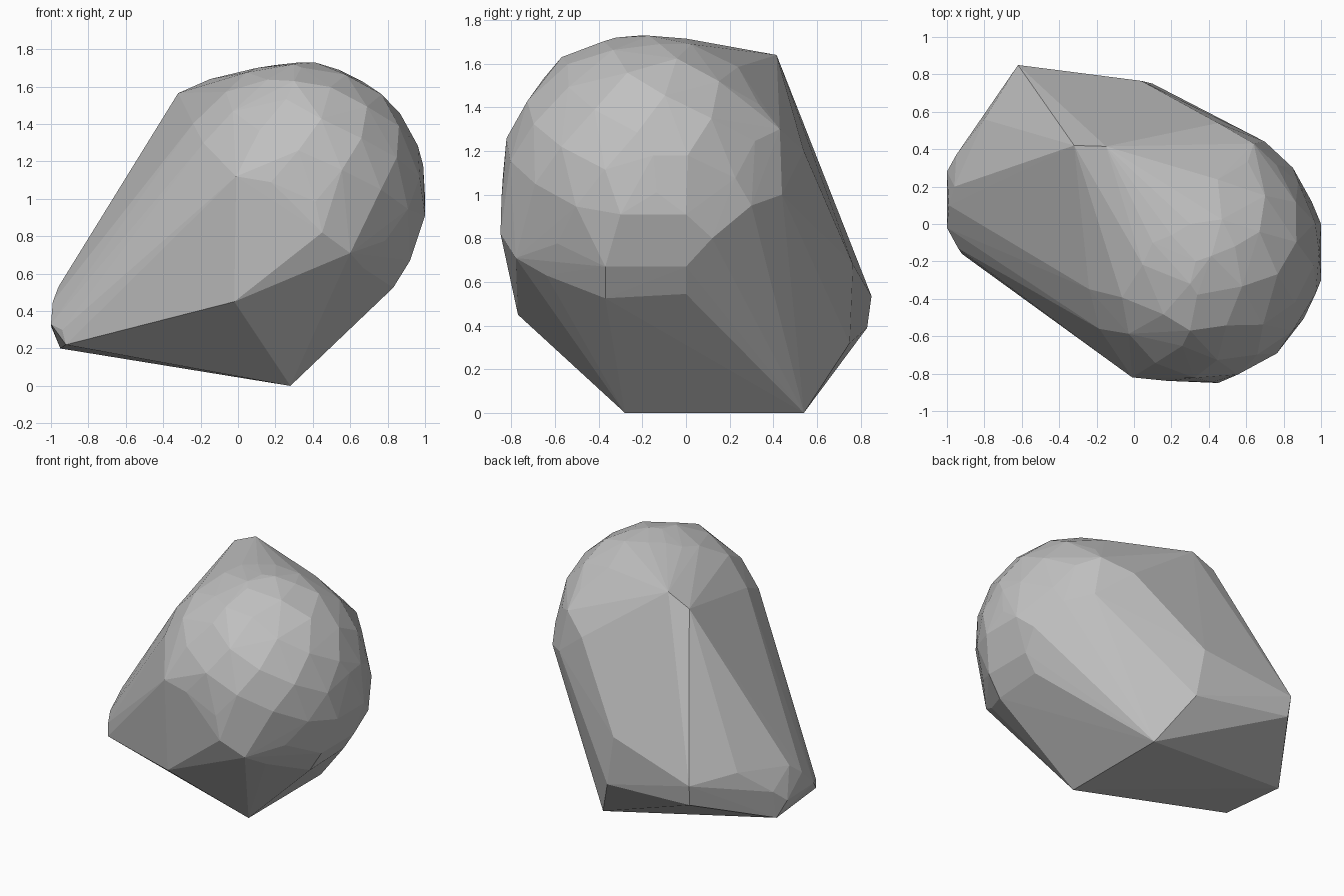
import bpy, bmesh, math
from mathutils import Vector

# Rounded head of the boulder: evenly spread points on a sphere
CENTRE, RADIUS, COUNT = Vector((0.32, -0.17, 1.05)), 0.685, 105
points = []
for i in range(COUNT):
    h = 1 - 2 * (i + 0.5) / COUNT
    r, a = math.sqrt(1 - h * h), i * math.pi * (3 - math.sqrt(5))
    p = CENTRE + RADIUS * Vector((r * math.cos(a), r * math.sin(a), h))
    if p.z > 0.52:
        p.z = min(p.z, 1.73)
        p.y = max(p.y, -0.85)
        p.x = min(p.x, 1.0)
        points.append(p)

# Chipped corners that stretch the rock
corners = [
    # bottom edge and front corner
    (0.28, -0.28, 0), (0.28, 0.54, 0), (-0.02, -0.77, 0.45),
    # left tip
    (-0.92, -0.16, 0.22), (-0.95, 0.33, 0.20), (-1.0, 0.28, 0.32), (-0.99, 0.10, 0.45),
    (-1.0, -0.02, 0.33), (-0.94, -0.13, 0.30), (-0.96, 0.20, 0.53),
    (-0.95, 0.37, 0.40), (-0.80, 0.56, 0.57),
    # back corners
    (-0.62, 0.85, 0.535), (-0.61, 0.83, 0.39), (0.04, 0.765, 0.68), (0.10, 0.75, 0.32),
    # top ridge
    (-0.32, 0.42, 1.565), (-0.15, 0.415, 1.64),
    # widest points of the head
    (0.70, 0.44, 1.0), (0.64, 0.43, 1.30), (0.85, 0.30, 0.95), (0.45, 0.54, 1.20),
    (1.0, 0, 0.91), (1.0, -0.30, 0.91), (0.99, -0.15, 1.18), (0.79, -0.15, 1.52),
    (0.45, -0.85, 0.82), (-0.01, -0.82, 1.12),
    # underside of the head
    (0.84, 0, 0.545), (0.83, -0.37, 0.525), (0.92, 0, 0.67), (0.92, -0.37, 0.67),
    (0.60, -0.78, 0.71), (0.67, -0.64, 0.63), (0.74, -0.49, 0.60), (0.95, 0.12, 0.80),
    # crown
    (0.33, -0.20, 1.73), (0.30, -0.32, 1.72), (0.30, 0, 1.715), (0.30, -0.57, 1.63),
    (0.10, -0.10, 1.70), (0.54, -0.12, 1.69),
]
points += [Vector(c) for c in corners]

# Wrap all points in one faceted shell
bm = bmesh.new()
for p in points:
    bm.verts.new(p)
hull = bmesh.ops.convex_hull(bm, input=bm.verts)
loose = {v for v in hull["geom_interior"] + hull["geom_unused"] if isinstance(v, bmesh.types.BMVert)}
bmesh.ops.delete(bm, geom=list(loose), context='VERTS')
bmesh.ops.recalc_face_normals(bm, faces=bm.faces)
mesh = bpy.data.meshes.new("boulder")
bm.to_mesh(mesh)
bm.free()

stone = bpy.data.materials.new("grey stone")
stone.diffuse_color = (0.53, 0.53, 0.53, 1)
mesh.materials.append(stone)
bpy.context.collection.objects.link(bpy.data.objects.new("boulder", mesh))
